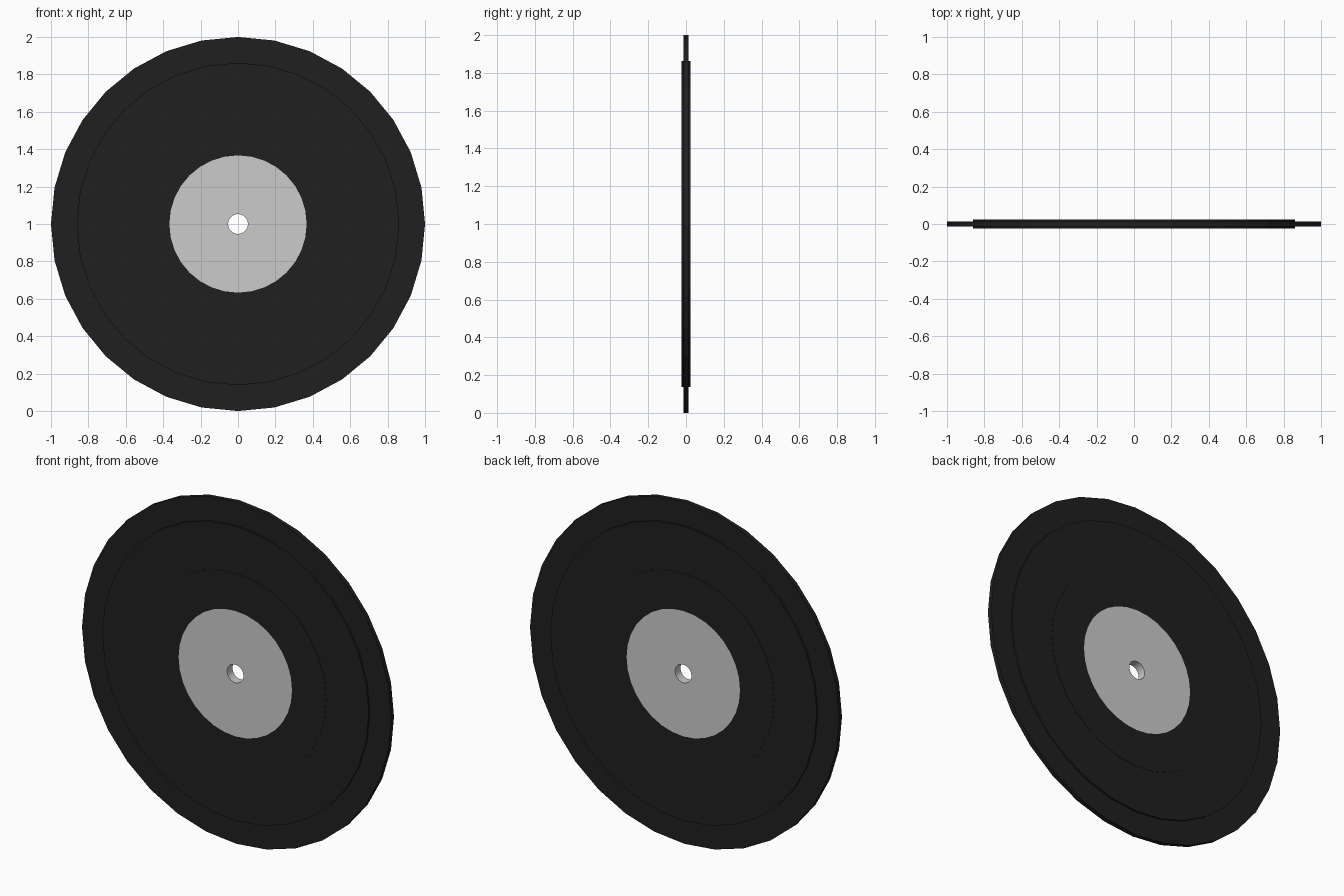
import bpy, bmesh
from math import sin, cos, pi

if "Cube" in bpy.data.objects:
    bpy.data.objects.remove(bpy.data.objects["Cube"])

SIDES = 32
CENTRE_Z = 1.0

black = bpy.data.materials.new("black_vinyl")
black.diffuse_color = (0.014, 0.014, 0.014, 1)
black.use_nodes = True
black.node_tree.nodes["Principled BSDF"].inputs["Base Color"].default_value = black.diffuse_color


def lathe(name, profile, closed=False, mat=None):
    """Spin (radius, y) points around the disc's y axis."""
    bm = bmesh.new()
    rings = []
    for r, y in profile:
        rings.append([bm.verts.new((r * sin(2 * pi * i / SIDES), y,
                                    CENTRE_Z + r * cos(2 * pi * i / SIDES)))
                      for i in range(SIDES)])
    pairs = list(zip(rings, rings[1:]))
    if closed:
        pairs.append((rings[-1], rings[0]))
    for a, b in pairs:
        for i in range(SIDES):
            j = (i + 1) % SIDES
            bm.faces.new((a[i], a[j], b[j], b[i]))
    bmesh.ops.recalc_face_normals(bm, faces=bm.faces)
    mesh = bpy.data.meshes.new(name)
    bm.to_mesh(mesh)
    bm.free()
    ob = bpy.data.objects.new(name, mesh)
    bpy.context.collection.objects.link(ob)
    if mat:
        mesh.materials.append(mat)
    return ob


# Black disc: thin rim, raised groove band, slightly proud inner band
half = [(0.367, 0.025), (0.588, 0.025), (0.588, 0.023),
        (0.862, 0.023), (0.862, 0.013), (1.0, 0.013)]
front = [(r, -y) for r, y in half]
lathe("record_disc", front + half[::-1], closed=True, mat=black)

# Grey centre label with spindle hole
lathe("centre_label", [(0.053, -0.025), (0.367, -0.025),
                       (0.367, 0.025), (0.053, 0.025)], closed=True)
